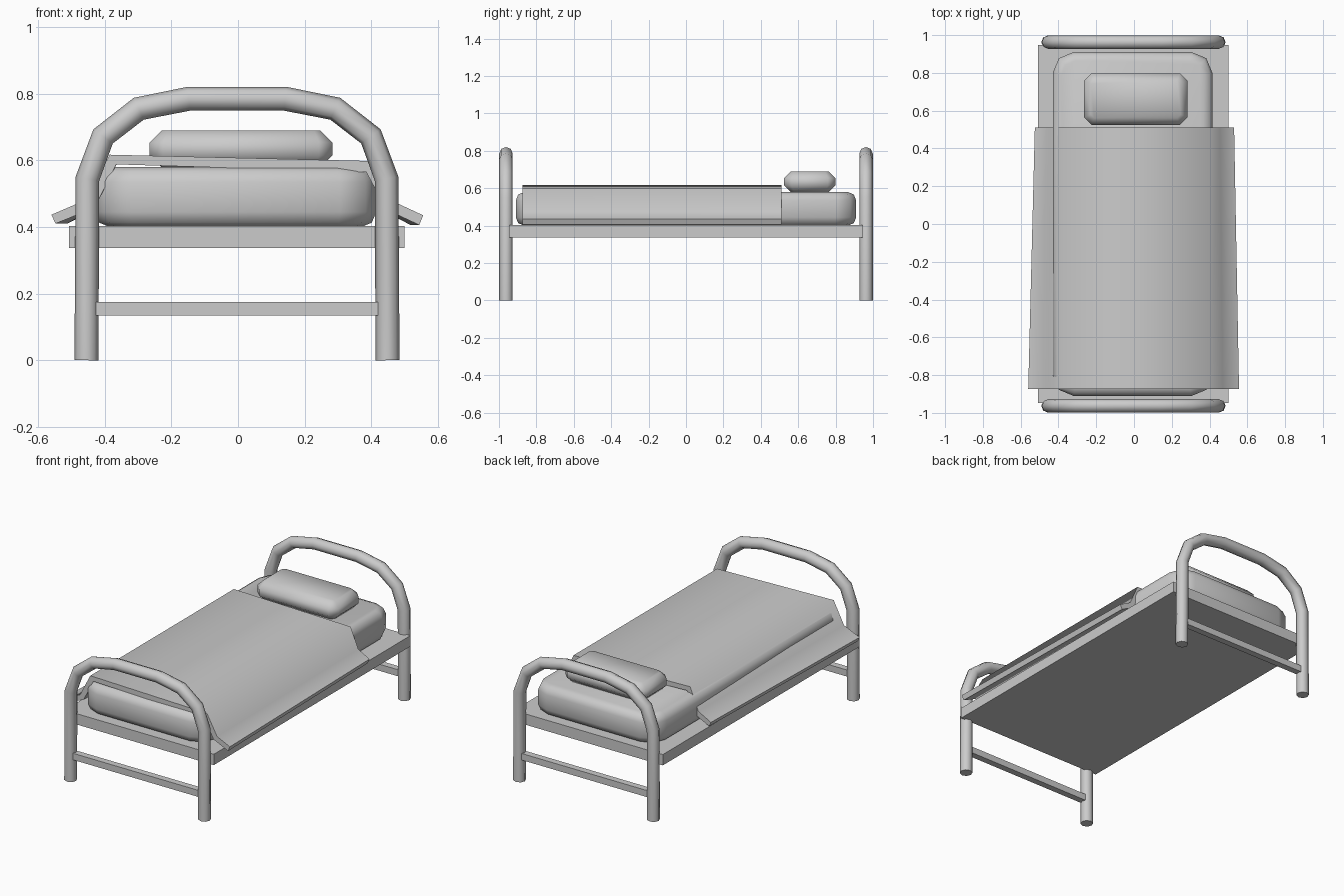
import bpy, bmesh, math
from mathutils import Vector

cube = bpy.data.objects.get("Cube")
if cube:
    bpy.data.objects.remove(cube, do_unlink=True)

# Single plain material
grey = bpy.data.materials.new("light_grey")
grey.use_nodes = True
colour = (0.6, 0.6, 0.6, 1)
grey.diffuse_color = colour
for node in grey.node_tree.nodes:
    if node.type == 'BSDF_PRINCIPLED':
        node.inputs["Base Color"].default_value = colour


def add_mesh(name, mesh, angle):
    mesh.name = name
    mesh.materials.clear()
    mesh.materials.append(grey)
    if angle:
        mesh.shade_smooth()
        mesh.set_sharp_from_angle(angle=math.radians(angle))
    obj = bpy.data.objects.new(name, mesh)
    bpy.context.collection.objects.link(obj)
    return obj


def finish(name, bm, angle=0):
    bmesh.ops.recalc_face_normals(bm, faces=bm.faces)
    mesh = bpy.data.meshes.new(name)
    bm.to_mesh(mesh)
    bm.free()
    return add_mesh(name, mesh, angle)


def box(name, low, high, corner=0, rim=0, segments=1):
    """Box between two corners, with optional rounded uprights and rims."""
    low, high = Vector(low), Vector(high)
    bm = bmesh.new()
    bmesh.ops.create_cube(bm, size=1)
    for v in bm.verts:
        v.co = (low + high) / 2 + v.co * (high - low)
    if corner:
        uprights = [e for e in bm.edges if abs(e.verts[0].co.z - e.verts[1].co.z) > 0.01]
        bmesh.ops.bevel(bm, geom=uprights, offset=corner, segments=segments,
                        profile=0.5, affect='EDGES')
    if rim:
        rims = [e for e in bm.edges if abs(e.verts[0].co.z - e.verts[1].co.z) < 0.001]
        bmesh.ops.bevel(bm, geom=rims, offset=rim, segments=segments,
                        profile=0.5, affect='EDGES')
    return finish(name, bm, 50 if rim else 0)


def arch(name, y):
    """Bent tube running from floor to floor over one end of the bed."""
    half = [(0.452, 0), (0.449, 0.545), (0.402, 0.672), (0.295, 0.755), (0.145, 0.785)]
    path = [(-x, z) for x, z in half] + half[::-1]
    curve = bpy.data.curves.new(name + "_path", 'CURVE')
    curve.dimensions = '3D'
    curve.bevel_depth = 0.036
    curve.bevel_resolution = 2
    curve.use_fill_caps = True
    spline = curve.splines.new('POLY')
    spline.points.add(len(path) - 1)
    for point, (x, z) in zip(spline.points, path):
        point.co = (x - 0.003, y, z, 1)
    helper = bpy.data.objects.new(name + "_path", curve)
    bpy.context.collection.objects.link(helper)
    bpy.context.view_layer.update()
    graph = bpy.context.evaluated_depsgraph_get()
    mesh = bpy.data.meshes.new_from_object(helper.evaluated_get(graph))
    bpy.data.objects.remove(helper, do_unlink=True)
    add_mesh(name, mesh, 50)


# End frames and their cross bars
for label, y in (("foot", -0.9625), ("head", 0.9625)):
    arch(label + "_arch", y)
    box(label + "_cross_bar", (-0.43, y - 0.02, 0.135), (0.425, y + 0.02, 0.175))

# Base, mattress and pillow
box("bed_base", (-0.507, -0.947, 0.337), (0.5, 0.947, 0.403))
box("mattress", (-0.43, -0.91, 0.4), (0.415, 0.91, 0.58), 0.11, 0.045, 2)
box("pillow", (-0.265, 0.525, 0.578), (0.283, 0.798, 0.69), 0.04, 0.036)


def blanket_section(left_hem, left_fold, right_fold, right_hem):
    """Closed cross-section: upper side left to right, then underside back."""
    return [(left_hem, 0.437), (left_fold, 0.482), (-0.385, 0.617), (0.402, 0.598),
            (right_fold, 0.475), (right_hem, 0.435),
            (right_hem - 0.012, 0.406), (right_fold - 0.025, 0.452), (0.385, 0.565),
            (-0.365, 0.588), (left_fold + 0.025, 0.458), (left_hem + 0.012, 0.41)]


# Blanket with hems that flare wider towards the foot
bm = bmesh.new()
ends = []
for y, section in ((-0.873, blanket_section(-0.56, -0.455, 0.47, 0.556)),
                   (0.51, blanket_section(-0.525, -0.44, 0.455, 0.53))):
    ends.append([bm.verts.new((x, y, z)) for x, z in section])
front, back = ends
count = len(front)
for i in range(count):
    j = (i + 1) % count
    bm.faces.new((front[i], front[j], back[j], back[i]))
for ring in ends:
    for i in range(count // 2 - 1):
        bm.faces.new((ring[i], ring[i + 1], ring[count - 2 - i], ring[count - 1 - i]))
finish("blanket", bm, 75)
